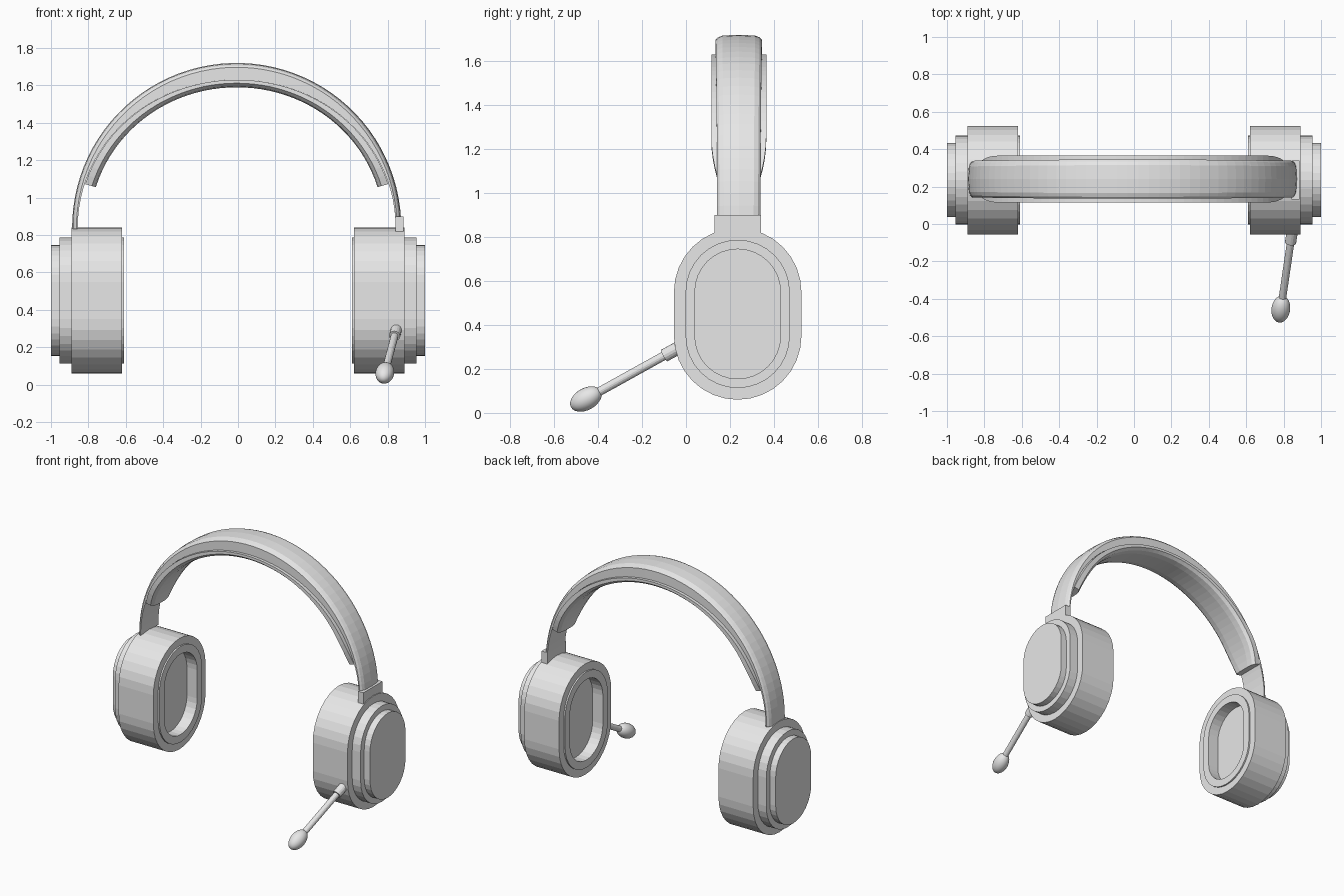
import bpy, bmesh, math
from mathutils import Vector, Matrix

if "Cube" in bpy.data.objects:
    bpy.data.objects.remove(bpy.data.objects["Cube"])

grey = bpy.data.materials.new("light_grey")
grey.diffuse_color = (0.8, 0.8, 0.8, 1)
grey.use_nodes = True
grey.node_tree.nodes["Principled BSDF"].inputs["Base Color"].default_value = grey.diffuse_color

CUP_Y, CUP_Z = 0.235, 0.45      # centre of the ear cups
ARC_X, ARC_Y, ARC_Z = -0.007, 0.24, 0.84   # centre of the headband arc


def finish(name, bm):
    bmesh.ops.recalc_face_normals(bm, faces=bm.faces)
    me = bpy.data.meshes.new(name)
    bm.to_mesh(me)
    bm.free()
    me.materials.append(grey)
    ob = bpy.data.objects.new(name, me)
    bpy.context.scene.collection.objects.link(ob)
    return ob


def loft(name, rings):
    """Skin a list of closed rings and cap both ends."""
    bm = bmesh.new()
    loops = [[bm.verts.new(p) for p in ring] for ring in rings]
    n = len(loops[0])
    for a, b in zip(loops, loops[1:]):
        for i in range(n):
            j = (i + 1) % n
            bm.faces.new((a[i], a[j], b[j], b[i]))
    bm.faces.new(loops[0])
    bm.faces.new(loops[-1])
    return finish(name, bm)


def stadium(x, r, straight=0.1, seg=16):
    """Upright rounded outline in the YZ plane."""
    pts = []
    for side in (0, 1):
        for i in range(seg + 1):
            a = math.pi * (side + i / seg)
            z = math.sin(a) * r + (straight if side == 0 else -straight)
            pts.append((x, CUP_Y + math.cos(a) * r, CUP_Z + z))
    return pts


def arc_sweep(name, start, end, steps, section):
    """Sweep section(angle) -> [(y, radius)] round the headband arc."""
    rings = []
    for i in range(steps + 1):
        a = math.radians(start + (end - start) * i / steps)
        rings.append([(ARC_X + r * math.cos(a), ARC_Y + y, ARC_Z + r * math.sin(a))
                      for y, r in section(a)])
    return loft(name, rings)


def rod(name, p, q, r, seg=16):
    p, q = Vector(p), Vector(q)
    d = q - p
    m = Matrix.Translation((p + q) / 2) @ d.to_track_quat('Z', 'Y').to_matrix().to_4x4()
    bm = bmesh.new()
    bmesh.ops.create_cone(bm, cap_ends=True, segments=seg, radius1=r, radius2=r,
                          depth=d.length, matrix=m)
    return finish(name, bm)


# Ear cups: recessed pad, padded rim, shell, stepped outer plates
cup_profile = [(0.69, 0.183), (0.61, 0.183), (0.61, 0.237), (0.62, 0.237), (0.62, 0.29),
               (0.89, 0.29), (0.89, 0.237), (0.955, 0.237), (0.955, 0.197), (1.0, 0.197)]
for side, label in ((-1, "left"), (1, "right")):
    loft("ear_cup_" + label, [stadium(side * x, r) for x, r in cup_profile])


# Headband: crowned strap, thinner towards both ends
def band_section(a):
    c = math.cos(a) ** 2
    inner, h = 0.79 + 0.06 * c, 0.105 - 0.007 * c
    return [(-h, inner), (-h, 0.857), (-h + 0.01, 0.868), (-h + 0.03, 0.876), (0, 0.88),
            (h - 0.03, 0.876), (h - 0.01, 0.868), (h, 0.857), (h, inner)]


arc_sweep("headband", 180.5, 3, 48, band_section)


# Head cushion: wider pad under the band, narrowing at its ends
def cushion_section(a):
    c = math.cos(a) ** 2
    outer, inner = 0.79 + 0.057 * c, 0.75 + 0.036 * c
    from_end = math.degrees(min(a, math.pi - a)) - 16
    h = 0.125 - 0.028 * max(0, 1 - from_end / 14) ** 2
    return [(-h, outer), (-h, inner + 0.022), (-h + 0.02, inner + 0.006), (-h + 0.06, inner),
            (h - 0.06, inner), (h - 0.02, inner + 0.006), (h, inner + 0.022), (h, outer)]


arc_sweep("head_cushion", 164, 16, 44, cushion_section)

# Bracket joining the band to the right cup
bm = bmesh.new()
bmesh.ops.create_cube(bm, size=1, matrix=Matrix.Translation((0.863, 0.235, 0.855))
                      @ Matrix.Diagonal((0.044, 0.21, 0.09, 1)))
finish("band_bracket", bm)

# Microphone boom and capsule
tip = Vector((0.785, -0.455, 0.063))
root = Vector((0.843, -0.06, 0.282))
rod("mic_sleeve", (0.849, -0.02, 0.304), (0.837, -0.1, 0.26), 0.03)
rod("mic_boom", root, tip, 0.02)
rot = (tip - root).to_track_quat('Z', 'Y').to_matrix().to_4x4()
bm = bmesh.new()
bmesh.ops.create_uvsphere(bm, u_segments=24, v_segments=14, radius=1,
                          matrix=Matrix.Translation(tip) @ rot
                          @ Matrix.Diagonal((0.05, 0.05, 0.078, 1)))
mic = finish("mic_capsule", bm)
for p in mic.data.polygons:
    p.use_smooth = True
